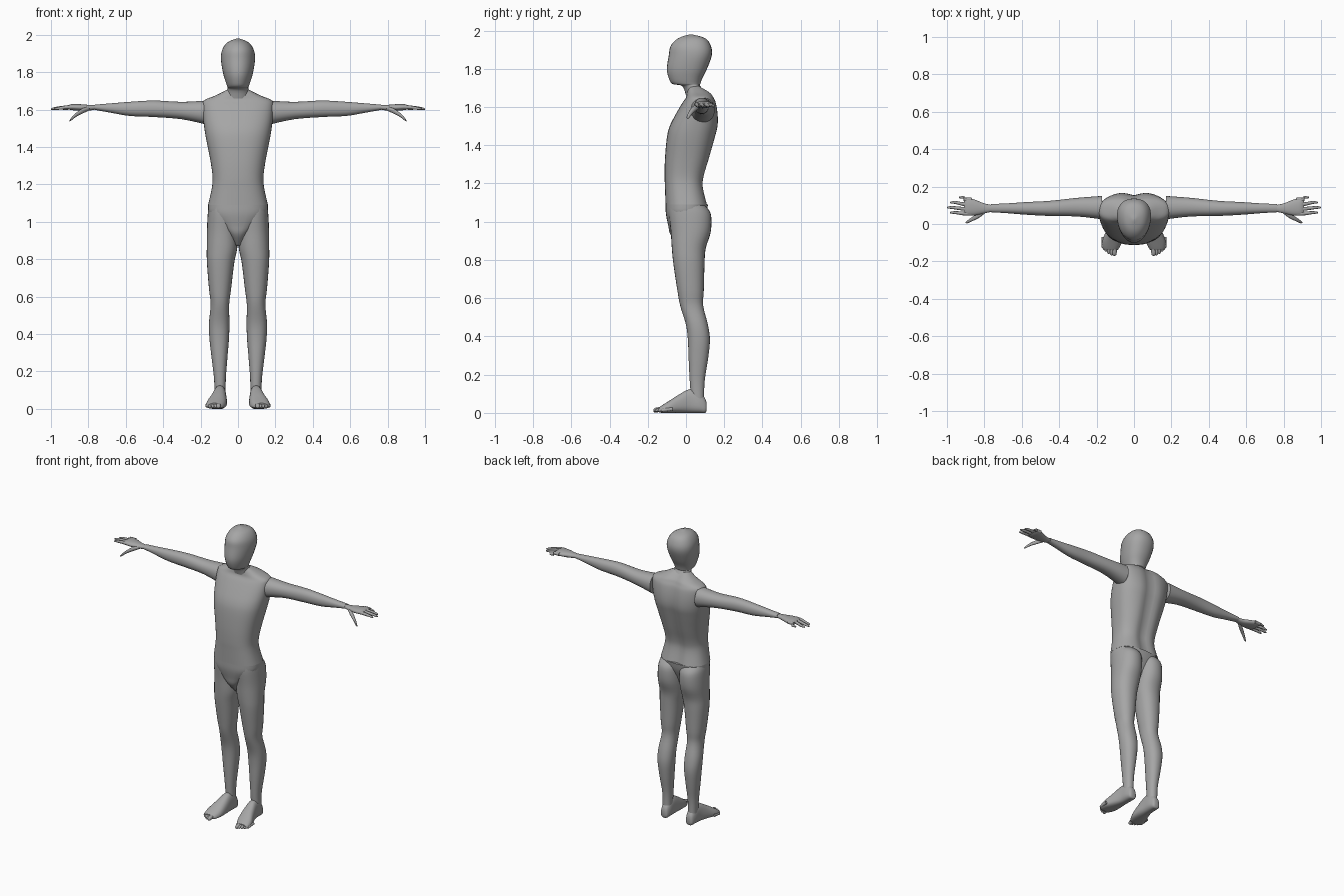
import bpy
import bmesh
import math
from mathutils import Vector

cube = bpy.data.objects.get("Cube")
if cube:
    bpy.data.objects.remove(cube, do_unlink=True)

grey = bpy.data.materials.new("matte grey")
grey.use_nodes = True
shade = (.38, .38, .38, 1)
grey.diffuse_color = shade
grey.node_tree.nodes["Principled BSDF"].inputs["Base Color"].default_value = shade

# Place (along, across, up) values for each loft axis
AXES = {
    "x": lambda along, across, up: (along, across, up),
    "y": lambda along, across, up: (across, along, up),
    "z": lambda along, across, up: (across, up, along),
}
ARM_HEIGHT = 1.6


def smooth_rows(rows, steps):
    """Fill in a flowing curve through the given cross-section rows."""
    rows = [Vector(row) for row in rows]
    result = []
    for i, (start, end) in enumerate(zip(rows, rows[1:])):
        before = rows[max(i - 1, 0)]
        after = rows[min(i + 2, len(rows) - 1)]
        leave, arrive = (end - before) / 2, (after - start) / 2
        for step in range(steps):
            u = step / steps
            bend = u * (1 - u)
            blend = u * u * (3 - 2 * u)
            result.append(start.lerp(end, blend)
                          + leave * bend * (1 - u) - arrive * bend * u)
    return result + [rows[-1]]


def rounded(value, power):
    """Push a sine or cosine outwards for a boxier oval."""
    return math.copysign(abs(value) ** (2 / power), value)


def loft(name, axis, rows, sides=28, power=2.2, taper=0, groove=0,
         height=0, mirror=True, steps=4):
    """Skin oval sections; each row is position, low/high across, low/high up."""
    bm = bmesh.new()
    rings = []
    for along, left, right, low, high in smooth_rows(rows, steps):
        ring = []
        for i in range(sides):
            angle = math.tau * i / sides
            c = rounded(math.cos(angle), power)
            s = rounded(math.sin(angle), power)
            across = (left + right) / 2 + (right - left) / 2 * c * (1 + taper * s)
            up = (low + high) / 2 + (high - low) / 2 * s
            if s > 0:
                up -= groove * math.exp(-(across / .04) ** 2)
            ring.append(bm.verts.new(AXES[axis](along, across, up)))
        rings.append(ring)
    for ring, following in zip(rings, rings[1:]):
        for i in range(sides):
            j = (i + 1) % sides
            bm.faces.new((ring[i], ring[j], following[j], following[i]))
    bm.faces.new(rings[0])
    bm.faces.new(rings[-1])
    bmesh.ops.recalc_face_normals(bm, faces=bm.faces)
    mesh = bpy.data.meshes.new(name)
    bm.to_mesh(mesh)
    bm.free()
    mesh.materials.append(grey)
    obj = bpy.data.objects.new(name, mesh)
    obj.location.z = height
    bpy.context.collection.objects.link(obj)
    if mirror:
        obj.modifiers.new("mirror", "MIRROR").use_mirror_merge = False
    bpy.ops.object.select_all(action="DESELECT")
    bpy.context.view_layer.objects.active = obj
    obj.select_set(True)
    bpy.ops.object.shade_smooth_by_angle(angle=math.radians(50))


def centred(rows):
    """Expand rows given as height, half width, front, back."""
    return [(z, -width, width, front, back) for z, width, front, back in rows]


def digit(name, axis, path, height=0):
    """Finger or toe from points given as along, across, up, radius."""
    rows = [(along, across - radius, across + radius, up - radius, up + radius)
            for along, across, up, radius in path]
    loft(name, axis, rows, sides=12, steps=3, height=height)


# Head and neck
loft("head", "z", centred([
    (1.66, .07, 0, .11), (1.71, .055, -.02, .075), (1.72, .056, -.07, .075),
    (1.75, .066, -.09, .085), (1.8, .08, -.1, .11), (1.87, .09, -.09, .135),
    (1.92, .083, -.08, .13), (1.96, .055, -.04, .1), (1.98, .005, .02, .03),
]), taper=.14, mirror=False)

# Torso with a shallow spine groove
loft("torso", "z", centred([
    (1.09, .16, -.107, .115), (1.18, .14, -.11, .095), (1.24, .136, -.112, .1),
    (1.33, .148, -.11, .126), (1.44, .17, -.1, .156), (1.5, .18, -.085, .17),
    (1.56, .187, -.055, .17), (1.62, .19, -.02, .16), (1.65, .18, 0, .147),
    (1.675, .12, .005, .13), (1.71, .05, .01, .08),
]), sides=48, power=2.5, groove=.018, mirror=False)

# Pelvis
loft("pelvis", "z", centred([
    (1.09, .16, -.107, .115), (1.04, .154, -.105, .105), (.98, .1, -.093, .08),
    (.93, .05, -.08, .06), (.87, .015, -.03, .03),
]), power=2.4, mirror=False)

# Legs, from buttock to ankle
loft("leg", "z", [
    (1.085, 0, .156, -.09, .1), (1.04, 0, .162, -.09, .13),
    (.95, 0, .166, -.08, .13), (.86, .004, .167, -.074, .103),
    (.78, .02, .166, -.066, .097), (.64, .037, .155, -.045, .093),
    (.56, .047, .146, -.03, .09), (.46, .046, .155, 0, .115),
    (.38, .048, .153, .01, .125), (.28, .056, .142, .014, .115),
    (.16, .065, .128, .02, .097), (.04, .067, .124, .03, .095),
])

# Feet
loft("foot", "y", [
    (.108, .08, .11, .015, .05), (.1, .07, .12, 0, .075), (.07, .063, .127, 0, .11),
    (.02, .062, .132, 0, .124), (-.04, .06, .15, 0, .094), (-.09, .064, .168, 0, .062),
    (-.125, .078, .168, 0, .04), (-.14, .09, .16, .003, .03),
], power=2.6, taper=-.15)

# Toes fan from the long inner toe to the short outer one
for i in range(5):
    across = .105 + .015 * i
    tip = -.17 + .0025 * i * i
    radius = .009 if i else .013
    digit(f"toe_{i + 1}", "y", [
        (tip + .06, across, .02, radius), (tip + .02, across, .016, radius),
        (tip + .004, across, .013, radius * .8), (tip, across, .012, radius * .3)])

# Arms, from shoulder to wrist
loft("arm", "x", [
    (.17, .025, .15, -.08, .048), (.3, .04, .14, -.052, .041),
    (.45, .043, .124, -.04, .048), (.58, .05, .117, -.034, .041),
    (.68, .058, .11, -.017, .033), (.765, .063, .107, -.002, .026),
], height=ARM_HEIGHT)

# Hands
loft("hand", "x", [
    (.75, .068, .1, .002, .023), (.8, .057, .11, -.006, .025),
    (.85, .046, .13, -.006, .029), (.89, .045, .14, -.003, .029),
    (.91, .05, .138, .003, .02),
], height=ARM_HEIGHT)

# Fingers, index to little, with the second one longest
for i in range(4):
    root = .056 + .025 * i
    end = root + .005 + .002 * i
    tip = 1 - .016 * (i - 1) ** 2
    digit(f"finger_{i + 1}", "x", [
        (.87, root, .013, .011), (.91, root, .013, .01), (tip - .03, end, .007, .008),
        (tip - .005, end, .003, .005), (tip, end, .002, .002)], ARM_HEIGHT)

# Thumbs slope forward and down
digit("thumb", "x", [
    (.79, .072, .008, .01), (.83, .046, -.007, .014), (.865, .026, -.028, .011),
    (.89, .012, -.05, .008), (.9, .008, -.06, .003)], ARM_HEIGHT)
